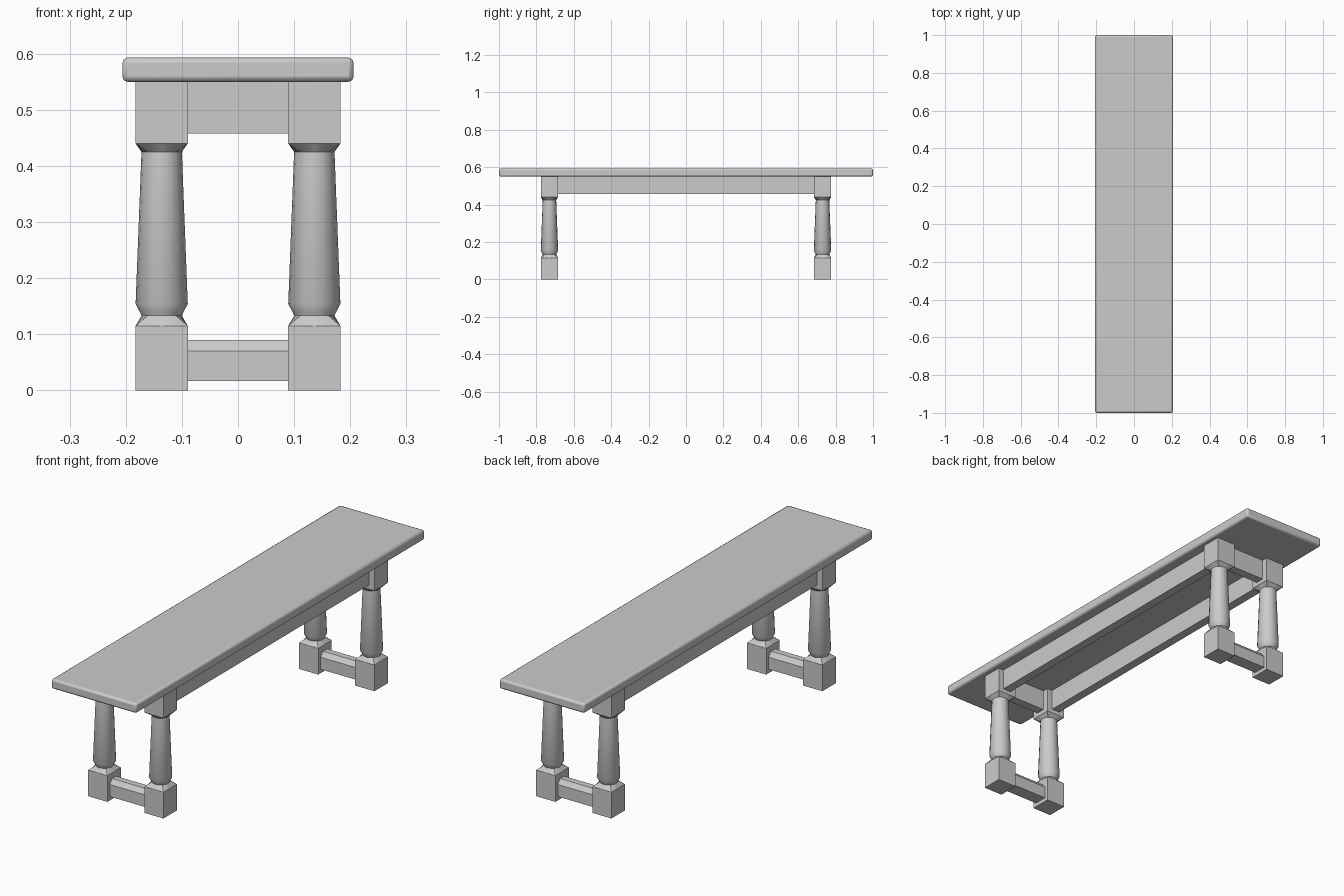
import bpy, bmesh
from math import cos, sin, pi, radians

cube = bpy.data.objects.get("Cube")
if cube:
    bpy.data.objects.remove(cube, do_unlink=True)

grey = bpy.data.materials.new("plain grey")
grey.use_nodes = True
COLOUR = (0.6, 0.6, 0.6, 1)
grey.diffuse_color = COLOUR
grey.node_tree.nodes["Principled BSDF"].inputs["Base Color"].default_value = COLOUR

LEG_X, LEG_Y, HALF = 0.136, 0.73, 0.0465
SEAT_Z = 0.55


def finish(bm, name):
    bmesh.ops.recalc_face_normals(bm, faces=bm.faces)
    mesh = bpy.data.meshes.new(name)
    bm.to_mesh(mesh)
    bm.free()
    mesh.materials.append(grey)
    obj = bpy.data.objects.new(name, mesh)
    bpy.context.collection.objects.link(obj)
    return obj


def smooth(obj, angle):
    bpy.ops.object.select_all(action="DESELECT")
    obj.select_set(True)
    bpy.context.view_layer.objects.active = obj
    bpy.ops.object.shade_smooth_by_angle(angle=radians(angle))


def box(name, centre, size):
    bm = bmesh.new()
    bmesh.ops.create_cube(bm, size=1)
    bmesh.ops.scale(bm, vec=size, verts=bm.verts)
    bmesh.ops.translate(bm, vec=centre, verts=bm.verts)
    return finish(bm, name)


def leg(name, x, y, sides=16):
    # Square blocks joined to a turned shaft: (height, half width, is square)
    profile = [(0, HALF, True), (0.115, HALF, True), (0.133, 0.036, False),
               (0.138, 0.038, False), (0.154, HALF, False), (0.425, 0.036, False),
               (0.44, HALF, True), (SEAT_Z, HALF, True)]
    bm = bmesh.new()
    rings = []
    for z, r, square in profile:
        ring = []
        for i in range(sides):
            c, s = cos(2 * pi * i / sides), sin(2 * pi * i / sides)
            k = r / max(abs(c), abs(s)) if square else r
            ring.append(bm.verts.new((x + k * c, y + k * s, z)))
        rings.append(ring)
    for low, high in zip(rings, rings[1:]):
        for i in range(sides):
            j = (i + 1) % sides
            bm.faces.new((low[i], low[j], high[j], high[i]))
    bm.faces.new(rings[0])
    bm.faces.new(rings[-1])
    smooth(finish(bm, name), 30)


def stretcher(name, y):
    # Low rail with both upper edges chamfered
    section = [(-0.03, 0.017), (0.03, 0.017), (0.03, 0.07),
               (0.014, 0.09), (-0.014, 0.09), (-0.03, 0.07)]
    bm = bmesh.new()
    left, right = [[bm.verts.new((x, y + dy, z)) for dy, z in section]
                   for x in (-0.091, 0.091)]
    bm.faces.new(left)
    bm.faces.new(right)
    for i in range(len(section)):
        j = (i + 1) % len(section)
        bm.faces.new((left[i], left[j], right[j], right[i]))
    finish(bm, name)


# Seat plank with rounded edges
seat = box("seat", (0, 0, 0.5715), (0.412, 2, 0.043))
bevel = seat.modifiers.new("rounded edges", "BEVEL")
bevel.width = 0.009
bevel.segments = 2
smooth(seat, 40)

# Legs, end rails and stretchers
for end, sy in (("front", -1), ("back", 1)):
    for side, sx in (("right", -1), ("left", 1)):
        leg(f"{end}_{side}_leg", sx * LEG_X, sy * LEG_Y)
    box(f"{end}_apron", (0, sy * LEG_Y, 0.504), (0.182, 0.04, 0.092))
    stretcher(f"{end}_stretcher", sy * LEG_Y)

# Long side rails
for side, sx in (("right", -1), ("left", 1)):
    box(f"{side}_apron", (sx * LEG_X, 0, 0.504), (0.04, 1.37, 0.092))
